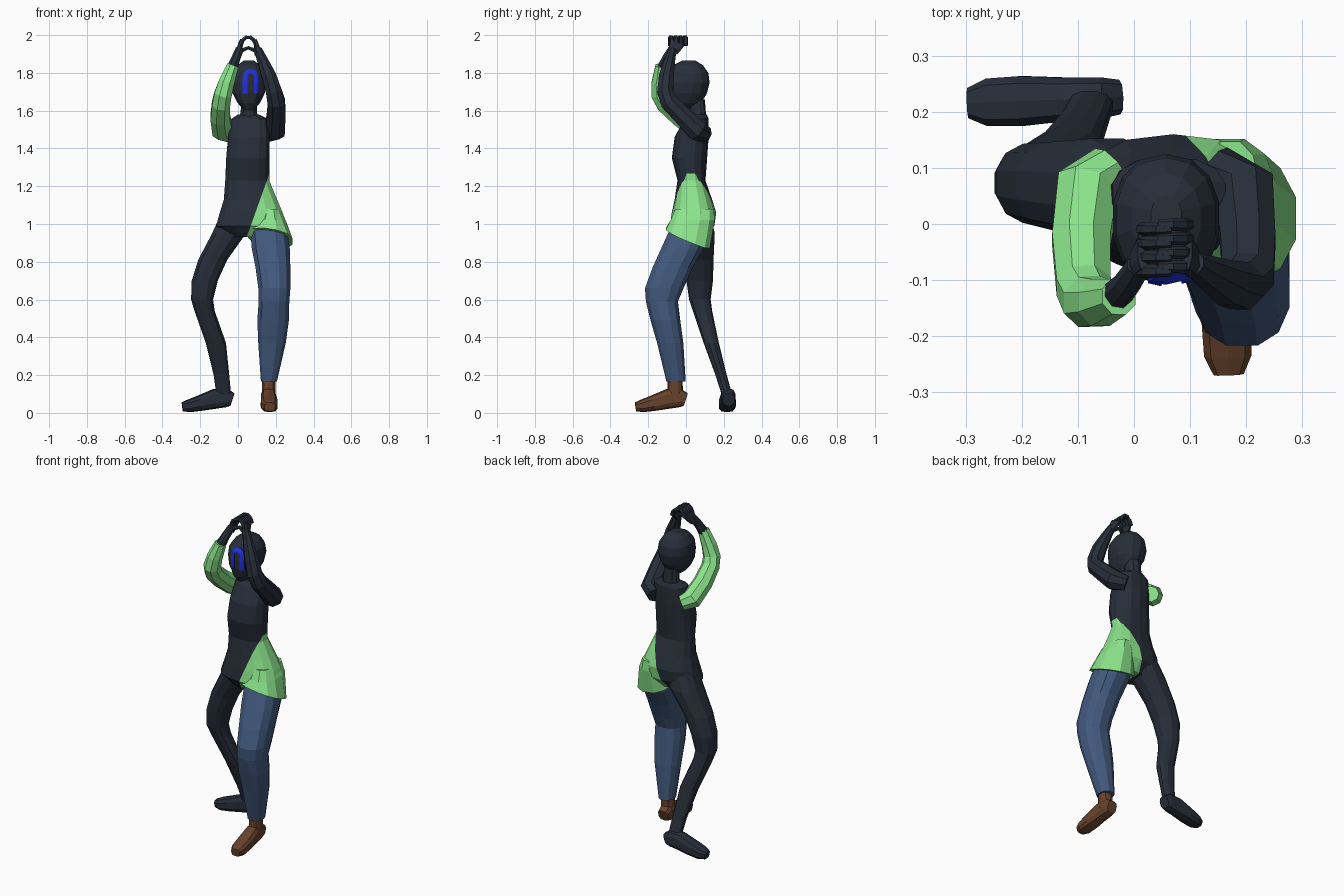
import bpy, bmesh, math
from mathutils import Vector
from mathutils.bvhtree import BVHTree


def material(name, rgb):
    m = bpy.data.materials.new(name)
    m.diffuse_color = (*rgb, 1)
    return m


DARK = material("dark slate", (0.021, 0.028, 0.042))
GREEN = material("light green", (0.26, 0.78, 0.26))
DENIM = material("denim blue", (0.055, 0.102, 0.21))
BROWN = material("brown leather", (0.135, 0.055, 0.025))
BLUE = material("bright blue", (0.015, 0.03, 0.72))


def finish(name, bm, *mats):
    bmesh.ops.recalc_face_normals(bm, faces=bm.faces)
    me = bpy.data.meshes.new(name)
    bm.to_mesh(me)
    bm.free()
    for m in mats:
        me.materials.append(m)
    ob = bpy.data.objects.new(name, me)
    bpy.context.collection.objects.link(ob)
    return ob


def skin(rings):
    """Join rings of points into a closed skin."""
    bm = bmesh.new()
    vs = [[bm.verts.new(p) for p in r] for r in rings]
    n = len(vs[0])
    for a, b in zip(vs, vs[1:]):
        for i in range(n):
            j = (i + 1) % n
            bm.faces.new((a[i], a[j], b[j], b[i]))
    bm.faces.new(vs[0])
    bm.faces.new(vs[-1])
    return bm


def oval(n, e):
    """Unit outline; e below 1 makes it squarer."""
    for i in range(n):
        a = 2 * math.pi * (i + 0.5) / n
        c, s = math.cos(a), math.sin(a)
        yield math.copysign(abs(c) ** e, c), math.copysign(abs(s) ** e, s)


def stack(slices, n=12, e=0.85):
    """Level slices: z, x0, x1, y0, y1 and optional tilt in x and y."""
    rings = []
    for z, x0, x1, y0, y1, *tilt in slices:
        tx, ty = tilt or (0, 0)
        ring = []
        for c, s in oval(n, e):
            dx, dy = c * (x1 - x0) / 2, s * (y1 - y0) / 2
            ring.append(((x0 + x1) / 2 + dx, (y0 + y1) / 2 + dy, z + tx * dx + ty * dy))
        rings.append(ring)
    return skin(rings)


def tube(points, ref, n=8, e=1.0):
    """Rings square to a path: x, y, z, half width, optional half height."""
    P = [Vector(p[:3]) for p in points]
    rings = []
    for i, p in enumerate(points):
        t = (P[min(i + 1, len(P) - 1)] - P[max(i - 1, 0)]).normalized()
        u = Vector(ref).cross(t).normalized()
        v = t.cross(u)
        rings.append([P[i] + u * c * p[3] + v * s * p[-1] for c, s in oval(n, e)])
    return skin(rings)


# Torso, with the green hip panel cut along a slanted plane
bm = stack([
    (1.58, 0.00, 0.11, 0.03, 0.11), (1.555, -0.04, 0.165, -0.01, 0.12),
    (1.46, -0.055, 0.17, -0.06, 0.12), (1.35, -0.065, 0.17, -0.075, 0.112),
    (1.23, -0.07, 0.168, -0.045, 0.103), (1.13, -0.078, 0.21, -0.06, 0.138),
    (1.06, -0.10, 0.24, -0.075, 0.16), (0.99, -0.12, 0.262, -0.085, 0.15),
    (0.93, -0.04, 0.19, -0.04, 0.10)], n=14)
co, no = Vector((0.16, 0, 1.25)), Vector((0.28, 0, -0.1))
bmesh.ops.bisect_plane(bm, geom=bm.verts[:] + bm.edges[:] + bm.faces[:],
                       plane_co=co, plane_no=no)
for f in bm.faces:
    f.material_index = int((f.calc_center_median() - co).dot(no) > 0)
finish("torso", bm, DARK, GREEN)

# Short trouser leg with a slanted hem
finish("green_short_leg", stack([
    (1.08, 0.12, 0.225, -0.06, 0.15), (1.02, 0.085, 0.255, -0.085, 0.155),
    (0.925, 0.05, 0.292, -0.11, 0.13, -0.15, -0.42)]), GREEN)

# Legs
finish("denim_leg", stack([
    (0.99, 0.06, 0.26, -0.08, 0.13), (0.87, 0.07, 0.277, -0.135, 0.095),
    (0.77, 0.09, 0.28, -0.18, 0.04), (0.66, 0.105, 0.28, -0.22, -0.01),
    (0.59, 0.107, 0.274, -0.215, -0.04), (0.49, 0.10, 0.272, -0.19, -0.028),
    (0.37, 0.105, 0.255, -0.155, -0.012), (0.165, 0.12, 0.207, -0.105, 0.0)]), DENIM)
finish("dark_leg", stack([
    (1.06, -0.09, 0.07, -0.03, 0.13), (0.95, -0.14, 0.045, -0.03, 0.155),
    (0.81, -0.213, -0.055, -0.01, 0.148), (0.70, -0.247, -0.105, 0.0, 0.145),
    (0.60, -0.25, -0.13, 0.015, 0.132), (0.54, -0.232, -0.122, 0.035, 0.14),
    (0.37, -0.172, -0.062, 0.092, 0.175), (0.20, -0.13, -0.045, 0.155, 0.217),
    (0.09, -0.115, -0.035, 0.19, 0.247)]), DARK)


# Feet: distance from heel, height, half width, half height
def foot(name, heel, toward, mat):
    h, d = Vector(heel), Vector(toward).normalized()
    prof = [(0, 0.07, 0.032, 0.035), (0.03, 0.08, 0.038, 0.05), (0.09, 0.075, 0.04, 0.053),
            (0.17, 0.052, 0.046, 0.042), (0.23, 0.037, 0.044, 0.034), (0.265, 0.032, 0.028, 0.024)]
    pts = [(*(h + d * t + Vector((0, 0, z))), w, k) for t, z, w, k in prof]
    finish(name, tube(pts, (0, 0, 1), 10, 0.7), mat)


foot("brown_shoe", (0.158, -0.002, 0), (0.04, -1, 0), BROWN)
foot("dark_foot", (-0.03, 0.226, 0), (-1, -0.04, 0), DARK)
finish("shoe_ankle", stack([(0.22, 0.125, 0.2, -0.095, -0.02),
                            (0.08, 0.125, 0.2, -0.1, -0.015)], 10), BROWN)

# Neck and head
finish("neck", stack([(1.66, 0.015, 0.1, 0.0, 0.1), (1.59, 0.012, 0.102, 0.02, 0.105),
                      (1.53, -0.01, 0.125, 0.01, 0.115)], 10), DARK)
bm = stack([
    (1.605, 0.03, 0.085, -0.075, 0.03), (1.64, -0.003, 0.117, -0.095, 0.08),
    (1.69, -0.03, 0.143, -0.106, 0.11), (1.75, -0.04, 0.154, -0.108, 0.125),
    (1.80, -0.033, 0.147, -0.102, 0.118), (1.84, -0.005, 0.12, -0.07, 0.09),
    (1.865, 0.03, 0.085, -0.02, 0.05)], n=14, e=0.9)
head = BVHTree.FromBMesh(bm)
finish("head", bm, DARK)

# Arch-shaped face marking, a thin plate laid on the head
path = [(-1, 0, z) for z in (1.692, 1.715, 1.745)]
path += [(-math.cos(a), math.sin(a), 1.778) for a in [math.pi * i / 8 for i in range(9)]]
path += [(1, 0, z) for z in (1.745, 1.715, 1.692)]
bm = bmesh.new()
rows = []
for c, s, z in path:
    row = []
    for r in (0.018, 0.026, 0.034, 0.042):
        p = Vector((0.067 + c * r, -1, z + s * r))
        hit = head.ray_cast(p, Vector((0, 1, 0)))[0]
        row.append(bm.verts.new(hit + Vector((0, -0.005, 0))))
    rows.append(row)
for a, b in zip(rows, rows[1:]):
    for i in range(3):
        bm.faces.new((a[i], a[i + 1], b[i + 1], b[i]))
ext = bmesh.ops.extrude_face_region(bm, geom=bm.faces[:], use_keep_orig=True)
for v in ext["geom"]:
    if isinstance(v, bmesh.types.BMVert):
        v.co.y += 0.007
finish("face_mark", bm, BLUE)

# Arms
X = (1, 0, 0)
finish("green_sleeve", tube([
    (-0.04, 0.10, 1.475, 0.045), (-0.082, 0.065, 1.495, 0.06), (-0.094, -0.03, 1.565, 0.056),
    (-0.09, -0.11, 1.635, 0.052), (-0.08, -0.138, 1.685, 0.05), (-0.06, -0.14, 1.75, 0.045),
    (-0.027, -0.13, 1.838, 0.034)], X), GREEN)
finish("dark_forearm", tube([(-0.035, -0.13, 1.815, 0.03), (-0.012, -0.105, 1.875, 0.025),
                             (0.008, -0.075, 1.925, 0.022)], X), DARK)
finish("dark_arm", tube([
    (0.14, 0.10, 1.475, 0.045), (0.195, 0.06, 1.495, 0.06), (0.203, -0.03, 1.585, 0.053),
    (0.203, -0.09, 1.645, 0.05), (0.19, -0.11, 1.7, 0.046), (0.165, -0.105, 1.78, 0.042),
    (0.128, -0.085, 1.87, 0.03), (0.105, -0.07, 1.925, 0.022)], X), DARK)

# Hands meeting above the head
for side, s in (("right", -1), ("left", 1)):
    def at(dx, y, z, *r):
        return (0.055 + s * dx, y, z, *r)
    finish(side + "_palm", tube([at(0.052, -0.078, 1.90, 0.022, 0.02),
                                 at(0.046, -0.06, 1.93, 0.034, 0.014),
                                 at(0.038, -0.045, 1.96, 0.042, 0.011)], X, 8, 0.8), DARK)
    for i in range(4):
        y = -0.08 + 0.025 * i + 0.004 * s
        finish(f"{side}_finger_{i + 1}", tube([
            at(0.041, y, 1.945, 0.012), at(0.03, y, 1.972, 0.012), at(0.012, y, 1.988, 0.011),
            at(-0.012, y, 1.988, 0.009)], (0, 1, 0), 6), DARK)
    finish(side + "_thumb", tube([at(0.045, -0.075, 1.915, 0.013), at(0.02, -0.07, 1.925, 0.011),
                                  at(-0.004, -0.06, 1.935, 0.008)], (0, 1, 0), 6), DARK)
